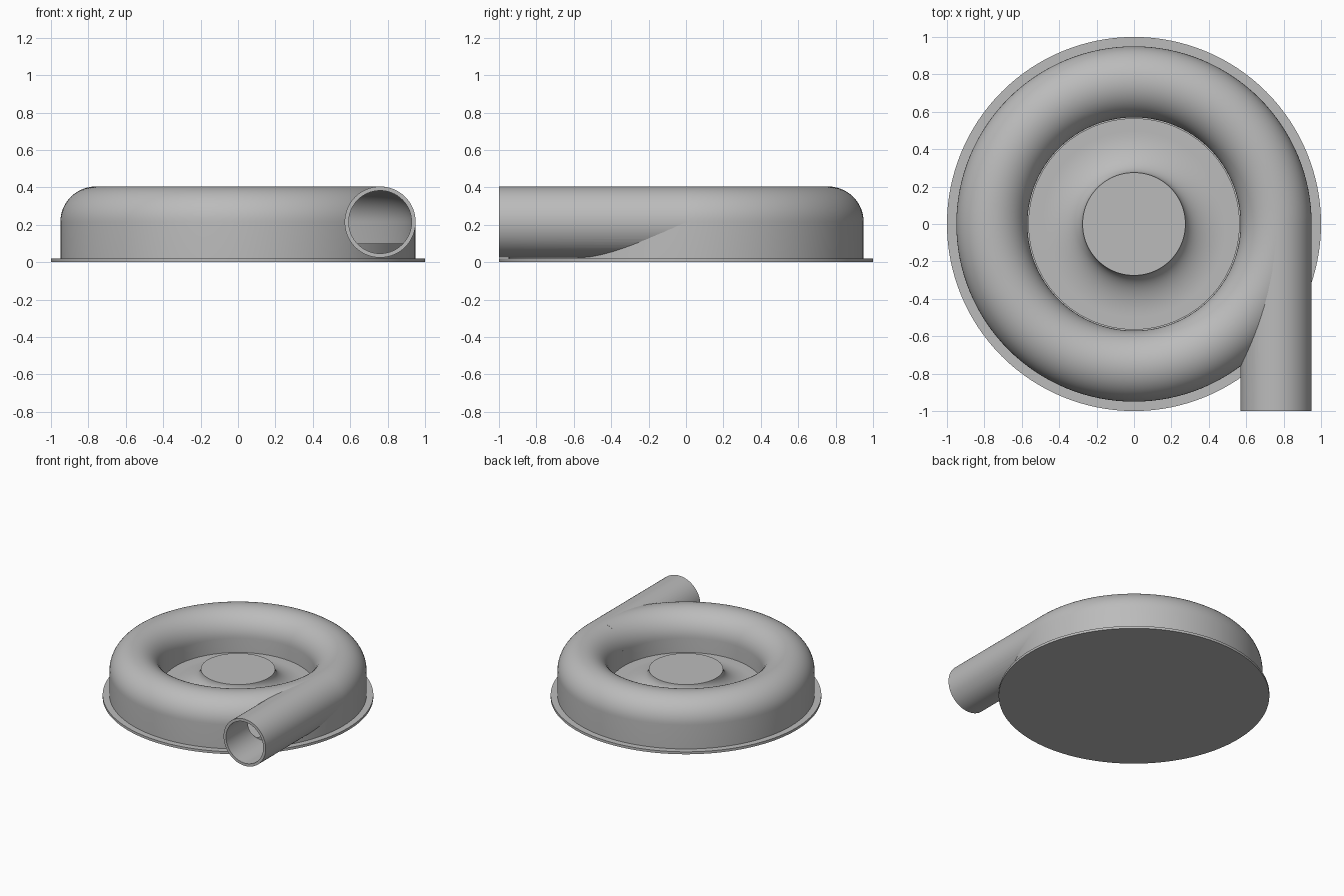
import bpy, bmesh
from math import sin, cos, pi, radians

cube = bpy.data.objects.get("Cube")
if cube:
    bpy.data.objects.remove(cube, do_unlink=True)

grey = bpy.data.materials.new("plain grey")
grey.use_nodes = True
colour = (0.5, 0.5, 0.5, 1)
grey.diffuse_color = colour
grey.node_tree.nodes["Principled BSDF"].inputs["Base Color"].default_value = colour

RING, TUBE, WALL, MID = 0.76, 0.19, 0.02, 0.215   # volute radius, tube radius, wall, tube height
PLATE, FLOOR, HUB = 0.02, 0.10, 0.23              # heights of the stacked levels


def arch(radius, foot, steps=28):
    """Round-topped section from the outer foot to the inner foot."""
    top = [(RING + radius * cos(pi * i / steps), MID + radius * sin(pi * i / steps))
           for i in range(steps + 1)]
    return [(RING + radius, foot)] + top + [(RING - radius, foot)]


def lathe(name, profile, closed=False, steps=128):
    """Turn a (radius, height) profile around the z axis."""
    bm = bmesh.new()
    verts = [bm.verts.new((r, 0, z)) for r, z in profile]
    edges = [bm.edges.new(pair) for pair in zip(verts, verts[1:])]
    if closed:
        edges.append(bm.edges.new((verts[-1], verts[0])))
    bmesh.ops.spin(bm, geom=verts + edges, axis=(0, 0, 1), cent=(0, 0, 0),
                   angle=2 * pi, steps=steps)
    bmesh.ops.remove_doubles(bm, verts=bm.verts, dist=1e-5)
    return finish(name, bm)


def finish(name, bm):
    bmesh.ops.recalc_face_normals(bm, faces=bm.faces)
    mesh = bpy.data.meshes.new(name)
    bm.to_mesh(mesh)
    bm.free()
    mesh.materials.append(grey)
    obj = bpy.data.objects.new(name, mesh)
    bpy.context.collection.objects.link(obj)
    return obj


def pipe(name, sections, steps=64):
    """Skin rings of (radius, y) along the outlet axis into a closed solid."""
    bm = bmesh.new()
    rings = [[bm.verts.new((RING + r * cos(2 * pi * i / steps), y,
                            MID + r * sin(2 * pi * i / steps)))
              for i in range(steps)] for r, y in sections]
    for a, b in zip(rings, rings[1:] + rings[:1]):
        for i in range(steps):
            j = (i + 1) % steps
            bm.faces.new((a[i], a[j], b[j], b[i]))
    return finish(name, bm)


def cut(obj, cutter):
    mod = obj.modifiers.new("cut", "BOOLEAN")
    mod.operation = "DIFFERENCE"
    mod.solver = "EXACT"
    mod.object = cutter
    cutter.hide_render = True
    cutter.hide_set(True)


def smooth(obj):
    bpy.ops.object.select_all(action="DESELECT")
    obj.select_set(True)
    bpy.context.view_layer.objects.active = obj
    bpy.ops.object.shade_smooth_by_angle(angle=radians(30))


# Flange plate under everything
base = lathe("base_plate", [(0, 0), (1, 0), (1, PLATE), (0, PLATE)])

# Raised floor with the flared hub in the middle
flare = [(0.275 + 0.22 * (1 - cos(t)), HUB - (HUB - FLOOR) * sin(t))
         for t in (pi / 2 * i / 16 for i in range(17))]
inner = RING - TUBE
hub = lathe("hub_and_floor", [(0, HUB)] + flare + [
    (inner - 0.005, FLOOR), (inner - 0.005, FLOOR - 0.01), (inner + 0.01, FLOOR - 0.01),
    (inner + 0.01, FLOOR), (RING + TUBE - WALL, FLOOR),
    (RING + TUBE - WALL, PLATE), (0, PLATE)])

# Hollow ring housing
shell = lathe("volute_housing",
              arch(TUBE, PLATE) + arch(TUBE - WALL, PLATE)[::-1], closed=True)

# Tangential outlet pipe
bore_r = TUBE - WALL - 0.002
outlet = pipe("outlet_pipe", [(TUBE, -1), (TUBE, 0), (bore_r, 0), (bore_r, -1)])

# Open the pipe into the ring
bore = pipe("bore_cutter", [(0.001, -1.1), (bore_r, -1.1), (bore_r, -0.02), (0.001, -0.02)])
cavity = lathe("cavity_cutter", arch(TUBE - WALL, FLOOR - 0.03), closed=True)

for part in (base, hub, shell, outlet):
    smooth(part)
cut(shell, bore)
cut(outlet, cavity)
